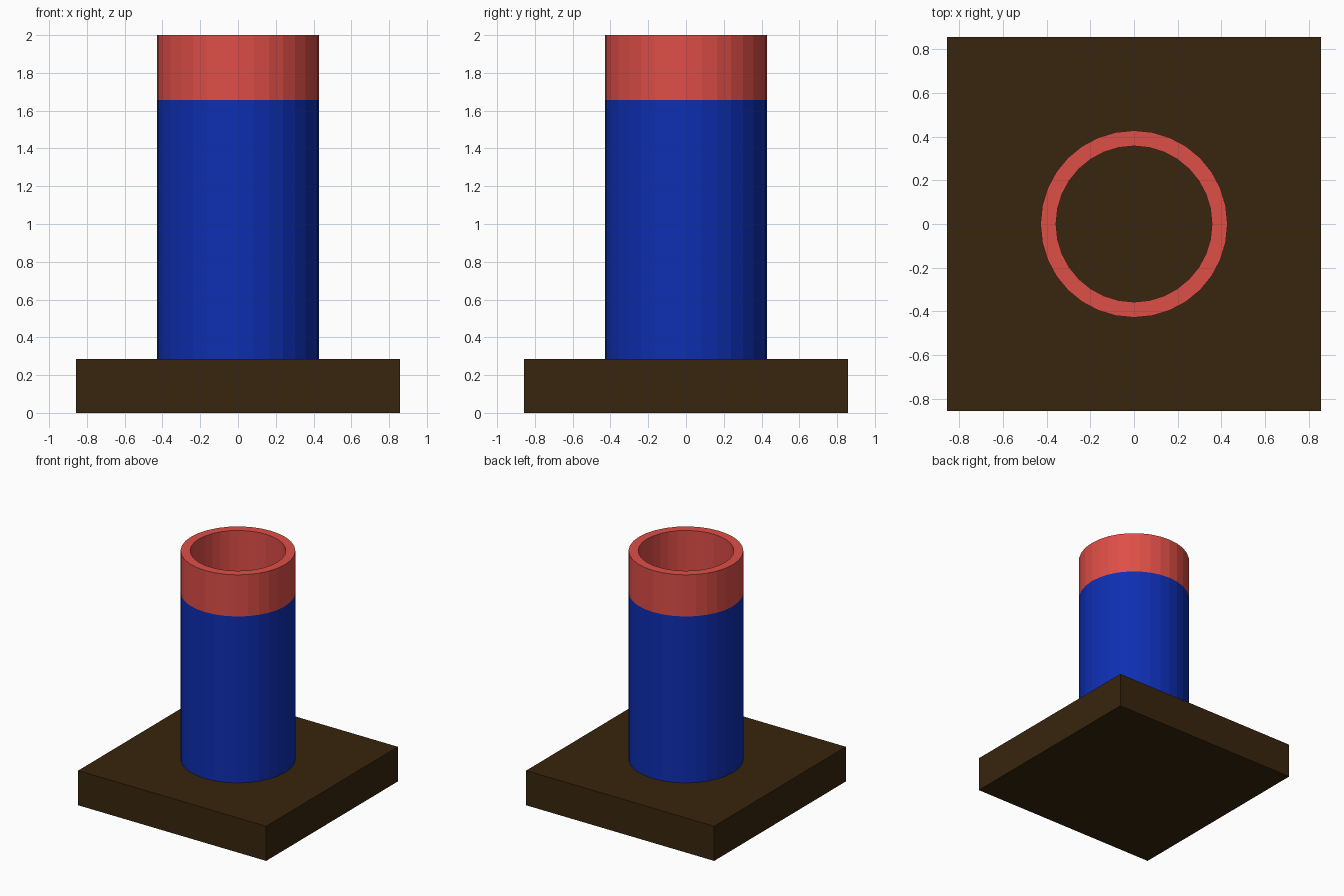
import bpy, bmesh, math

if "Cube" in bpy.data.objects:
    bpy.data.objects.remove(bpy.data.objects["Cube"])


def material(name, rgb):
    m = bpy.data.materials.new(name)
    lin = [((c / 255 + 0.055) / 1.055) ** 2.4 if c > 10 else c / 255 / 12.92 for c in rgb]
    m.diffuse_color = (*lin, 1)
    m.use_nodes = True
    m.node_tree.nodes["Principled BSDF"].inputs["Base Color"].default_value = m.diffuse_color
    return m


brown = material("brown", (56, 37, 14))
blue = material("blue", (14, 46, 178))
red = material("red", (222, 78, 71))


def add_object(name, bm, mats):
    bmesh.ops.recalc_face_normals(bm, faces=bm.faces)
    mesh = bpy.data.meshes.new(name)
    bm.to_mesh(mesh)
    bm.free()
    for m in mats:
        mesh.materials.append(m)
    ob = bpy.data.objects.new(name, mesh)
    bpy.context.collection.objects.link(ob)
    return ob


# Square base slab
W, H = 12 / 7, 2 / 7
bm = bmesh.new()
bmesh.ops.create_cube(bm, size=1)
for v in bm.verts:
    v.co = (v.co.x * W, v.co.y * W, (v.co.z + 0.5) * H)
add_object("base", bm, [brown])

# Hollow tube: closed profile revolved in 32 flat sides, red upper band
OUTER, INNER, BAND, TOP, SIDES = 3 / 7, 2.5 / 7, 1.657, 2.0, 32
profile = [(OUTER, H), (OUTER, BAND), (OUTER, TOP), (INNER, TOP), (INNER, BAND), (INNER, H)]
bm = bmesh.new()
rings = []
for i in range(SIDES):
    a = 2 * math.pi * i / SIDES
    rings.append([bm.verts.new((r * math.cos(a), r * math.sin(a), z)) for r, z in profile])
n = len(profile)
for i in range(SIDES):
    p, q = rings[i], rings[(i + 1) % SIDES]
    for j in range(n):
        k = (j + 1) % n
        f = bm.faces.new((p[j], q[j], q[k], p[k]))
        f.material_index = 1 if j in (1, 2, 3) else 0
add_object("tube_with_band", bm, [blue, red])
